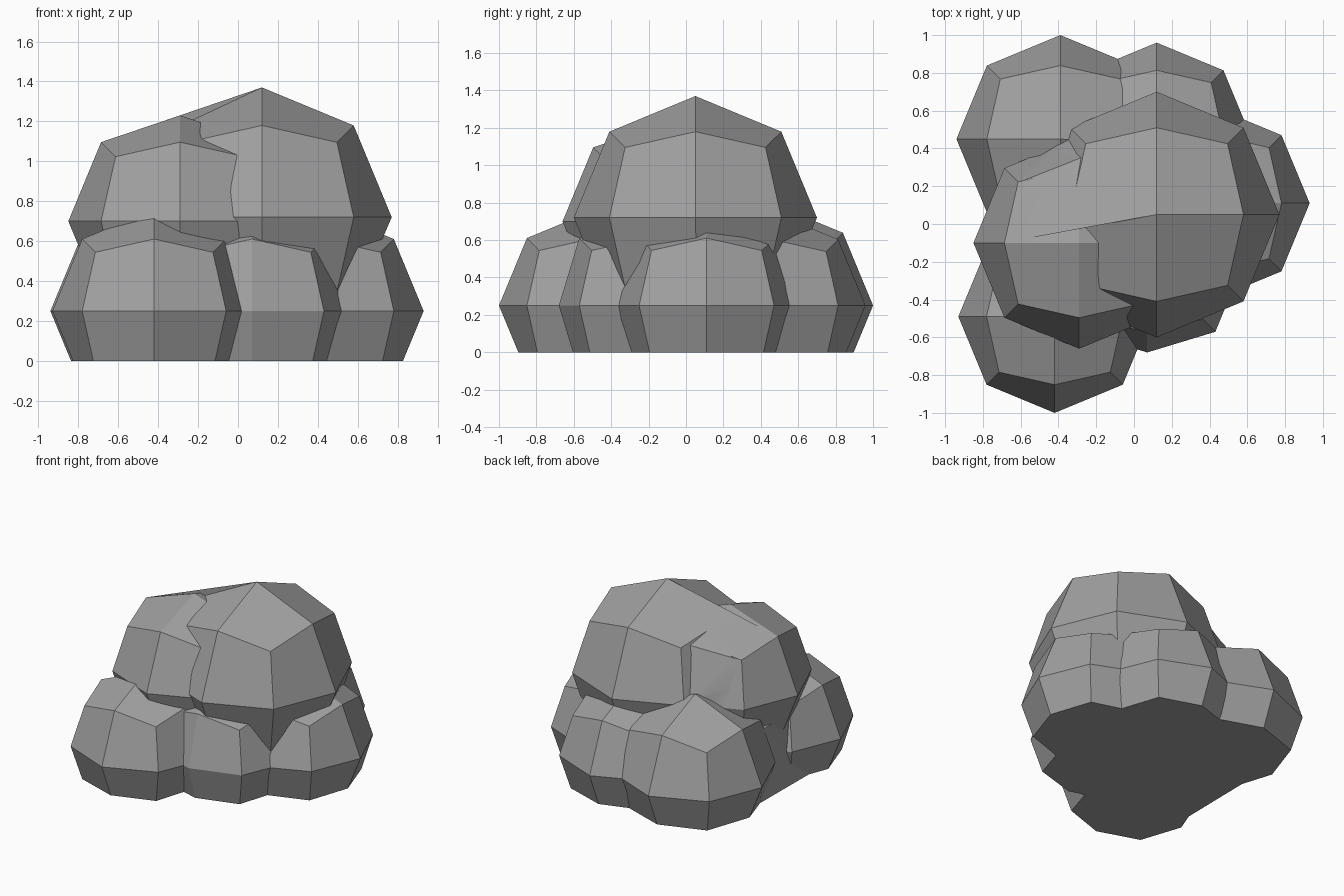
import bpy, bmesh
from mathutils import Vector

if "Cube" in bpy.data.objects:
    bpy.data.objects.remove(bpy.data.objects["Cube"])

stone = bpy.data.materials.new("grey_stone")
stone.use_nodes = True
grey = (0.35, 0.35, 0.35, 1)
stone.diffuse_color = grey
stone.node_tree.nodes["Principled BSDF"].inputs["Base Color"].default_value = grey


def to_object(bm, name):
    bmesh.ops.recalc_face_normals(bm, faces=bm.faces)
    mesh = bpy.data.meshes.new(name)
    bm.to_mesh(mesh)
    bm.free()
    mesh.materials.append(stone)
    ob = bpy.data.objects.new(name, mesh)
    bpy.context.collection.objects.link(ob)
    return ob


def boulder(name, centre, radius, worn=None, depth=0):
    """Cube split once and rounded onto a sphere; one face centre may be worn in."""
    bm = bmesh.new()
    bmesh.ops.create_cube(bm, size=2)
    bmesh.ops.subdivide_edges(bm, edges=bm.edges[:], cuts=1, use_grid_fill=True)
    for v in bm.verts:
        d = v.co.normalized()
        r = radius
        if worn and d.dot(Vector(worn)) > 0.99:
            r -= depth
        v.co = Vector(centre) + d * r
    return to_object(bm, name)


def wedge(name, points):
    """Convex filler stone between boulders."""
    bm = bmesh.new()
    for p in points:
        bm.verts.new(p)
    res = bmesh.ops.convex_hull(bm, input=bm.verts[:])
    loose = {g for g in res["geom_interior"] + res["geom_unused"]
             if isinstance(g, bmesh.types.BMVert)}
    bmesh.ops.delete(bm, geom=list(loose), context='VERTS')
    return to_object(bm, name)


# Upper boulders, then the ring of lower ones
rock = boulder("rock", (0.12, 0.05, 0.72), 0.65)
parts = [
    boulder("upper_right", (-0.29, -0.10, 0.70), 0.56, (0, 0, 1), 0.03),
    boulder("front_right", (-0.42, -0.49, 0.25), 0.51),
    boulder("back_right", (-0.39, 0.45, 0.25), 0.55),
    boulder("back_left", (0.12, 0.46, 0.25), 0.50),
    boulder("side_left", (0.42, 0.11, 0.25), 0.51),
    boulder("front_left", (0.07, -0.21, 0.25), 0.51, (0, -1, 0), 0.04),
    # Fillers: saddle between the upper boulders, foot between the right ones
    wedge("saddle", [(-0.61, 0.22, 1.02), (-0.68, -0.1, 1.10), (0.12, 0.51, 1.18),
                     (0.12, 0.05, 1.37), (-0.35, 0.47, 0.72), (-0.66, 0.25, 0.7),
                     (0.1, 0.1, 0.7)]),
    wedge("foot", [(-0.77, 0.42, -0.1), (-0.78, -0.44, -0.1), (-0.72, 0.2, 0.5),
                   (-0.72, -0.22, 0.5), (-0.1, 0.2, -0.1), (-0.1, -0.3, -0.1),
                   (-0.1, 0, 0.5)]),
]

# Fuse everything into one stone
bpy.context.view_layer.objects.active = rock
for part in parts:
    mod = rock.modifiers.new(part.name, 'BOOLEAN')
    mod.operation = 'UNION'
    mod.solver = 'EXACT'
    mod.object = part
    bpy.ops.object.modifier_apply(modifier=mod.name)
    bpy.data.objects.remove(part)

# Cut the flat underside
bm = bmesh.new()
bm.from_mesh(rock.data)
cut = bmesh.ops.bisect_plane(bm, geom=bm.verts[:] + bm.edges[:] + bm.faces[:],
                             plane_co=(0, 0, 0), plane_no=(0, 0, 1), clear_inner=True)
rim = [g for g in cut["geom_cut"] if isinstance(g, bmesh.types.BMEdge)]
bmesh.ops.contextual_create(bm, geom=rim)
bmesh.ops.remove_doubles(bm, verts=bm.verts[:], dist=0.004)
bmesh.ops.recalc_face_normals(bm, faces=bm.faces)
bm.to_mesh(rock.data)
bm.free()

for ob in bpy.context.selected_objects:
    ob.select_set(False)
rock.select_set(True)
bpy.ops.object.shade_smooth_by_angle(angle=0.52)
